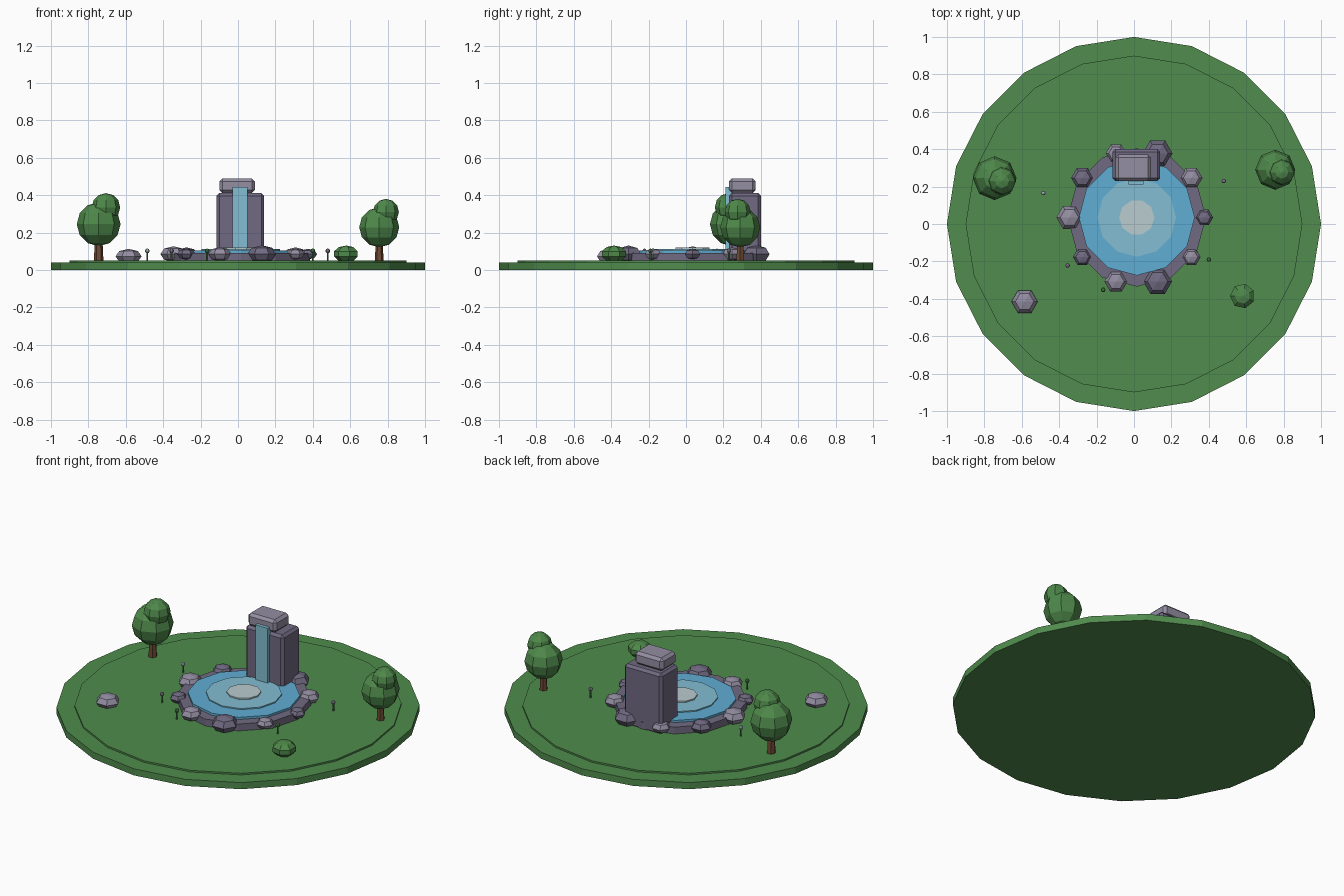
import bpy, bmesh, math
from math import sin, cos, pi
from mathutils import Matrix

if "Cube" in bpy.data.objects:
    bpy.data.objects.remove(bpy.data.objects["Cube"], do_unlink=True)


def material(name, *rgb):
    """Flat colour given as display values 0-255, stored linear."""
    lin = [((c / 255 + 0.055) / 1.055) ** 2.4 for c in rgb] + [1]
    m = bpy.data.materials.new(name)
    m.use_nodes = True
    m.diffuse_color = lin
    m.node_tree.nodes["Principled BSDF"].inputs["Base Color"].default_value = lin
    return m


GRASS = material("grass_green", 80, 140, 77)
LEAF = material("leaf_green", 78, 136, 74)
BARK = material("bark_brown", 110, 74, 52)
DARK = material("dark_stone", 112, 106, 130)
LIGHT = material("light_stone", 148, 142, 162)
WATER = material("water_blue", 96, 174, 212)
PALE = material("pale_water", 130, 190, 210)
FOAM = material("foam_white", 186, 204, 207)


def finish(name, bm, mat):
    bmesh.ops.recalc_face_normals(bm, faces=bm.faces)
    mesh = bpy.data.meshes.new(name)
    bm.to_mesh(mesh)
    bm.free()
    mesh.materials.append(mat)
    obj = bpy.data.objects.new(name, mesh)
    bpy.context.collection.objects.link(obj)
    return obj


def disc(name, x, y, z0, z1, r, sides, mat, top=None):
    """Upright prism with a vertex on +x."""
    bm = bmesh.new()
    bmesh.ops.create_cone(bm, cap_ends=True, segments=sides, radius1=r,
                          radius2=top or r, depth=z1 - z0)
    turn = Matrix.Rotation(pi / 2, 4, "Z")
    bmesh.ops.transform(bm, matrix=Matrix.Translation((x, y, (z0 + z1) / 2)) @ turn, verts=bm.verts)
    return finish(name, bm, mat)


def blob(name, x, y, z, r, rz, mat, sides=6, rings=4):
    """Faceted ball with a vertex on +y."""
    bm = bmesh.new()
    bmesh.ops.create_uvsphere(bm, u_segments=sides, v_segments=rings, radius=1)
    m = (Matrix.Translation((x, y, z)) @ Matrix.Diagonal((r, r, rz, 1))
         @ Matrix.Rotation(pi / 2, 4, "Z"))
    bmesh.ops.transform(bm, matrix=m, verts=bm.verts)
    return finish(name, bm, mat)


def block(name, xs, ys, zs, mat, bevel=0):
    bm = bmesh.new()
    bmesh.ops.create_cube(bm, size=1)
    for v in bm.verts:
        v.co = [(a + b) / 2 + c * (b - a) for c, (a, b) in zip(v.co, (xs, ys, zs))]
    if bevel:
        bmesh.ops.bevel(bm, geom=bm.edges[:], offset=bevel, segments=1,
                        affect="EDGES", profile=0.5)
    return finish(name, bm, mat)


# Ground
disc("ground_base", 0, 0, 0, 0.04, 1, 20, GRASS)
disc("ground_top", 0, 0, 0.03, 0.05, 0.9, 20, GRASS)

# Pond with layered water
CX, CY = 0.015, 0.035
disc("pond_rim", CX, CY, 0.04, 0.092, 0.37, 12, DARK)
disc("pond_water", CX, CY, 0.06, 0.105, 0.31, 12, WATER)
disc("pond_ripple", CX, CY, 0.08, 0.112, 0.21, 12, PALE)
disc("pond_foam", CX, CY, 0.09, 0.12, 0.095, 10, FOAM)

# Rocks around the pond
sizes = [0.048, 0.06, 0.08, 0.055, 0.06, 0.07, 0.05, 0.062, 0.077, 0.05]
for i, r in enumerate(sizes):
    a = i * pi / 5
    blob(f"pond_rock_{i + 1}", CX + 0.36 * cos(a), CY + 0.36 * sin(a), 0.085,
         r, r * 0.6, LIGHT if i % 2 else DARK)

# Stone tower and waterfall
block("tower", (-0.115, 0.14), (0.23, 0.4), (0.04, 0.412), DARK, 0.015)
block("tower_cap", (-0.1, 0.09), (0.23, 0.372), (0.412, 0.49), LIGHT, 0.016)
block("waterfall", (-0.03, 0.052), (0.21, 0.245), (0.09, 0.445), PALE)


# Trees: trunk with a large and a small crown
def tree(name, x, y, s):
    disc(name + "_trunk", x, y, 0.04, 0.05 + 0.12 * s, 0.026 * s, 6, BARK, 0.02 * s)
    blob(name + "_crown", x, y, 0.05 + 0.195 * s, 0.117 * s, 0.117 * s, LEAF, 8, 6)
    blob(name + "_crown_top", x + 0.039 * s, y - 0.015 * s, 0.05 + 0.285 * s,
         0.076 * s, 0.076 * s, LEAF, 8, 6)


tree("right_tree", -0.745, 0.245, 1)
tree("left_tree", 0.755, 0.29, 0.915)

# Bush and loose rock
blob("bush", 0.58, -0.385, 0.086, 0.07, 0.045, LEAF, 7, 5)
blob("loose_rock", -0.585, -0.415, 0.073, 0.07, 0.04, LIGHT)

# Small flowers
flowers = [(-0.485, 0.165, FOAM), (-0.355, -0.222, LIGHT), (-0.165, -0.352, LEAF),
           (0.4, -0.19, LEAF), (0.48, 0.23, LIGHT)]
for i, (x, y, mat) in enumerate(flowers):
    disc(f"flower_stem_{i + 1}", x, y, 0.04, 0.1, 0.005, 5, LEAF)
    blob(f"flower_head_{i + 1}", x, y, 0.102, 0.013, 0.013, mat, 6, 4)
